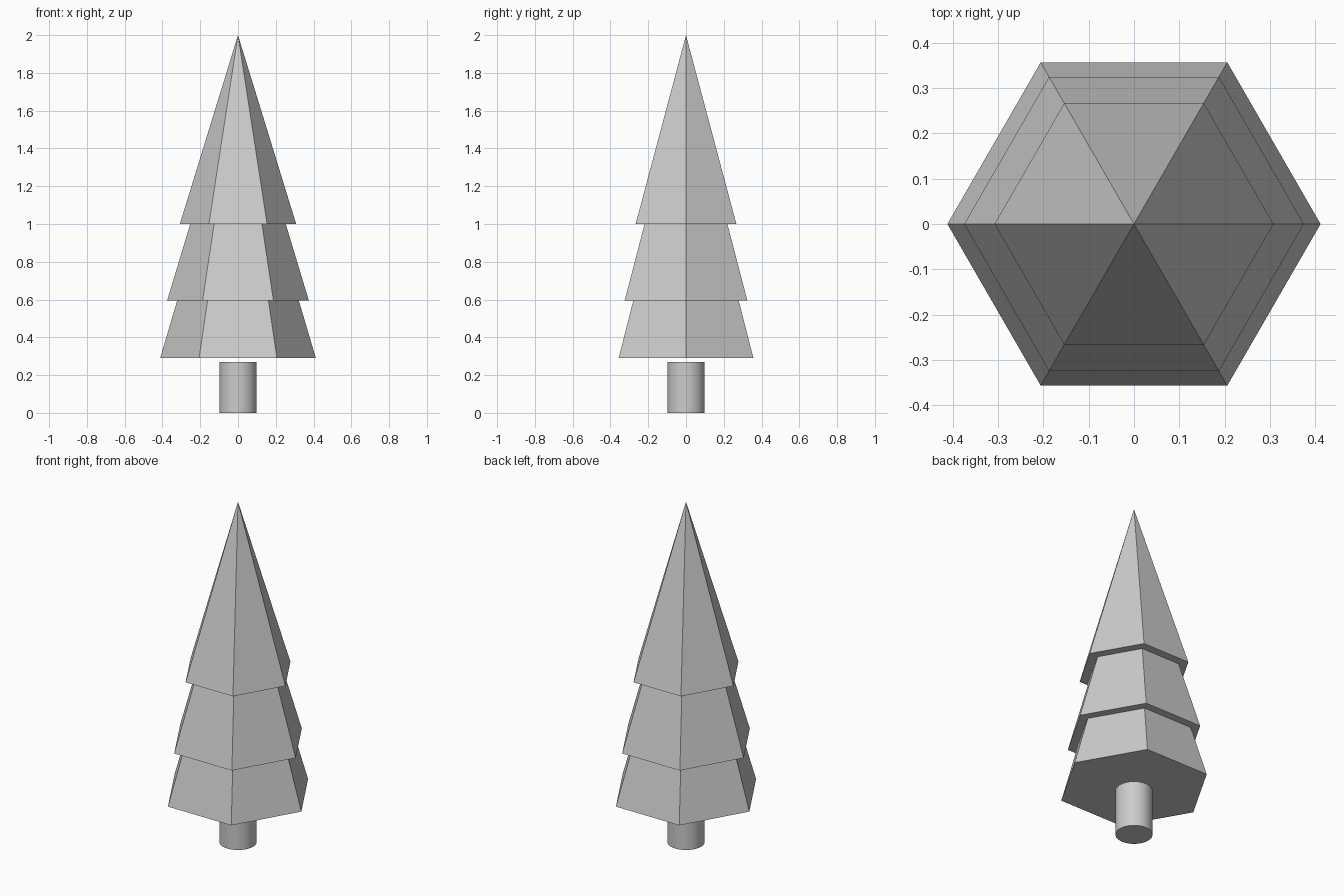
import bpy, bmesh
from math import cos, sin, tau, radians

if "Cube" in bpy.data.objects:
    bpy.data.objects.remove(bpy.data.objects["Cube"])

SIDES = 6

# Foliage: stepped hexagonal profile (radius, z), lofted up to a single tip
profile = [(0.412, 0.29), (0.322, 0.595),
           (0.375, 0.595), (0.253, 1.0),
           (0.308, 1.0)]
bm = bmesh.new()
rings = [[bm.verts.new((r * cos(tau * i / SIDES), r * sin(tau * i / SIDES), z))
          for i in range(SIDES)] for r, z in profile]
tip = bm.verts.new((0, 0, 2.0))
bm.faces.new(rings[0][::-1])
for i in range(SIDES):
    j = (i + 1) % SIDES
    for low, high in zip(rings, rings[1:]):
        bm.faces.new((low[i], low[j], high[j], high[i]))
    bm.faces.new((rings[-1][i], rings[-1][j], tip))
bmesh.ops.recalc_face_normals(bm, faces=bm.faces)
mesh = bpy.data.meshes.new("foliage")
bm.to_mesh(mesh)
bm.free()
bpy.context.collection.objects.link(bpy.data.objects.new("foliage", mesh))

# Trunk: smooth round post, ending just below the foliage
bpy.ops.mesh.primitive_cylinder_add(vertices=32, radius=0.099, depth=0.27,
                                    location=(0, 0, 0.135))
trunk = bpy.context.object
trunk.name = "trunk"
bpy.ops.object.shade_smooth_by_angle(angle=radians(30))
